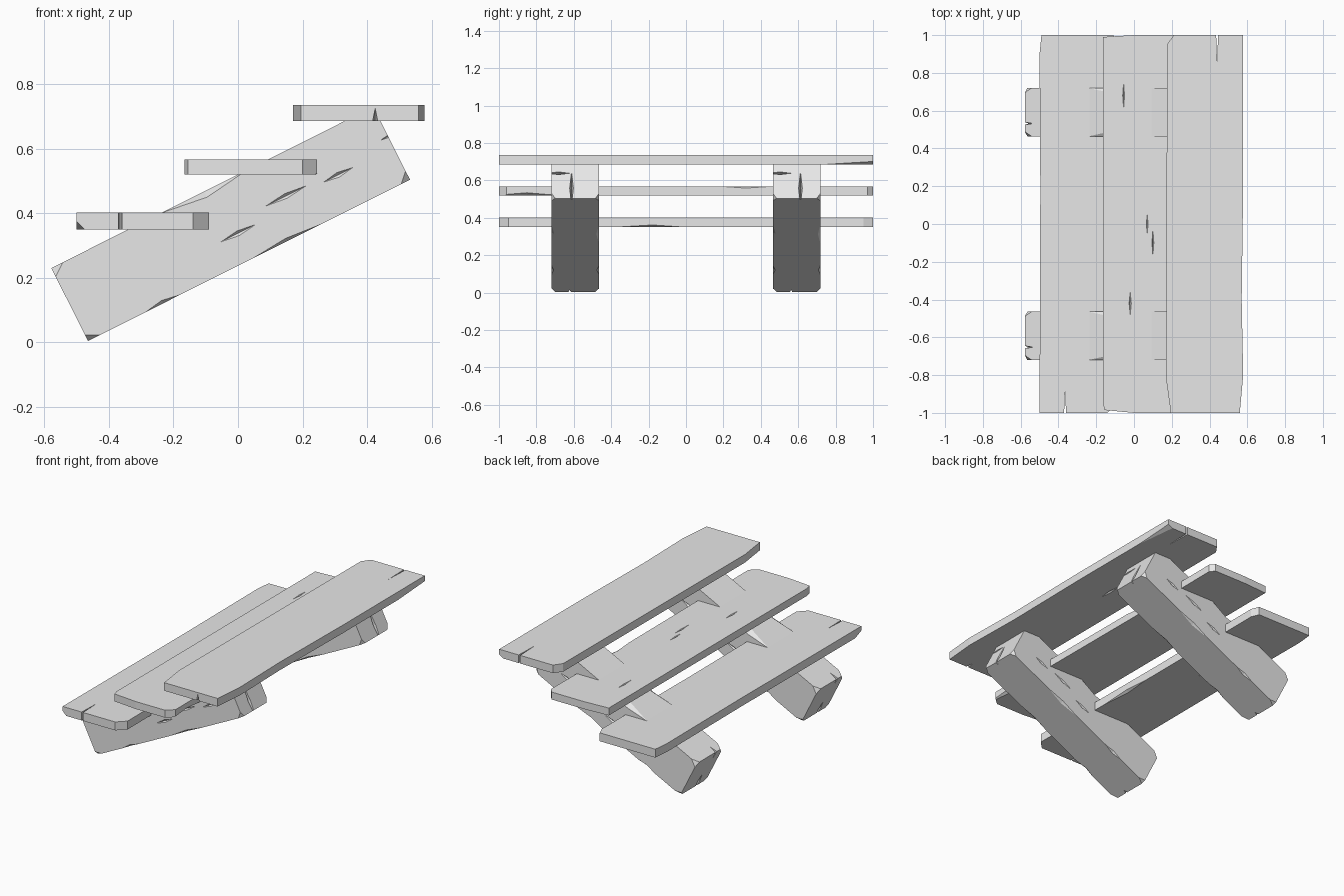
import bpy
import bmesh
import math
from mathutils import Matrix, Vector

cube = bpy.data.objects.get("Cube")
if cube:
    bpy.data.objects.remove(cube, do_unlink=True)

grey = bpy.data.materials.new("weathered_grey")
grey.use_nodes = True
grey.diffuse_color = (0.8, 0.8, 0.8, 1)
for node in grey.node_tree.nodes:
    if node.type == 'BSDF_PRINCIPLED':
        node.inputs["Base Color"].default_value = (0.8, 0.8, 0.8, 1)


def add_object(name, bm):
    bmesh.ops.recalc_face_normals(bm, faces=bm.faces)
    mesh = bpy.data.meshes.new(name)
    bm.to_mesh(mesh)
    bm.free()
    mesh.materials.append(grey)
    obj = bpy.data.objects.new(name, mesh)
    bpy.context.collection.objects.link(obj)
    return obj


def chip(obj, chips, frame=Matrix()):
    """Carve diamond shaped chips, each a centre and three radii."""
    bm = bmesh.new()
    for centre, radii in chips:
        place = frame @ Matrix.Translation(centre) @ Matrix.Diagonal((*radii, 1))
        bmesh.ops.create_uvsphere(bm, u_segments=4, v_segments=2, radius=1, matrix=place)
    cutter = add_object("chip_cutter", bm)
    cutter.hide_render = True
    mod = obj.modifiers.new("chips", 'BOOLEAN')
    mod.operation = 'DIFFERENCE'
    mod.solver = 'EXACT'
    mod.use_self = True
    mod.object = cutter
    graph = bpy.context.evaluated_depsgraph_get()
    carved = bpy.data.meshes.new_from_object(obj.evaluated_get(graph))
    obj.modifiers.clear()
    obj.data = carved
    bpy.data.objects.remove(cutter, do_unlink=True)


def plank(name, outline, bottom, top, chips):
    bm = bmesh.new()
    face = bm.faces.new([bm.verts.new((x, y, bottom)) for x, y in outline])
    grown = bmesh.ops.extrude_face_region(bm, geom=[face])["geom"]
    verts = [v for v in grown if isinstance(v, bmesh.types.BMVert)]
    bmesh.ops.translate(bm, verts=verts, vec=(0, 0, top - bottom))
    chip(add_object(name, bm), chips)


# Treads, with worn corners and split ends
plank("lower_plank",
      [(-.5, -1), (-.37, -1), (-.365, -.86), (-.36, -1), (-.14, -1), (-.09, -.95),
       (-.095, .1), (-.09, .95), (-.11, 1), (-.49, 1), (-.5, .9), (-.496, .2)],
      .35, .402,
      [((-.09, -.18, .35), (.02, .22, .014)), ((-.5, -1, .35), (.025, .06, .025)),
       ((-.3, .3, .35), (.008, .08, .008))])

plank("middle_plank",
      [(-.155, -.985), (0, -1), (.2, -1), (.245, -.96), (.24, .3), (.245, .97),
       (.22, 1), (0, 1), (-.165, .99), (-.165, -.95)],
      .52, .566,
      [((.245, -.85, .52), (.02, .17, .014)), ((.245, .32, .566), (.02, .14, .01)),
       ((-.055, .68, .566), (.005, .07, .008)), ((.07, 0, .566), (.005, .05, .008)),
       ((-.02, -.42, .566), (.006, .06, .008)), ((.1, -.1, .566), (.005, .07, .008))])

plank("upper_plank",
      [(.195, -1), (.56, -1), (.578, -.8), (.57, -.4), (.578, .2), (.578, 1),
       (.445, 1), (.44, .84), (.435, 1), (.21, 1), (.175, .95), (.17, -.82)],
      .685, .735,
      [((.578, 1, .685), (.03, .26, .016)), ((.425, -1, .685), (.008, .05, .04)),
       ((.35, .2, .685), (.008, .08, .008))])

# Sloping beams, chipped in the beam's own frame
length, depth, half = 1.116, .253, .1275
slope = Matrix.Rotation(-math.atan2(.5, .998), 4, 'Y')
for name, side in (("front_beam", -1), ("back_beam", 1)):
    frame = Matrix.Translation((-.465, side * .592, .004)) @ slope
    bm = bmesh.new()
    bmesh.ops.create_cube(bm, size=1, matrix=frame
                          @ Matrix.Translation((length / 2, 0, depth / 2))
                          @ Matrix.Diagonal((length, 2 * half, depth, 1)))
    beam = add_object(name, bm)
    chips = []
    for y in (-half, half):
        # Long gouges on the side faces
        for u, v, run in ((.566, .09, .06), (.75, .127, .07), (.924, .113, .05)):
            chips.append(((u, y, v), (run, .008, .008)))
        # Worn edges and corners
        chips += [((.53, y, depth), (.15, .03, .02)), ((.26, y, 0), (.06, .012, .01)),
                  ((.69, y, 0), (.12, .015, .01)), ((0, y, 0), (.04, .02, .02)),
                  ((0, y, depth), (.04, .025, .03)), ((length, y, 0), (.03, .02, .03))]
    # Splits in the end grain
    chips += [((length, .02 * side, .06), (.06, .01, .1)),
              ((length, -.09, .15), (.07, .06, .008)),
              ((0, -.03, .03), (.05, .012, .06)),
              ((0, -.06, depth), (.05, .007, .05))]
    chip(beam, chips, frame)
